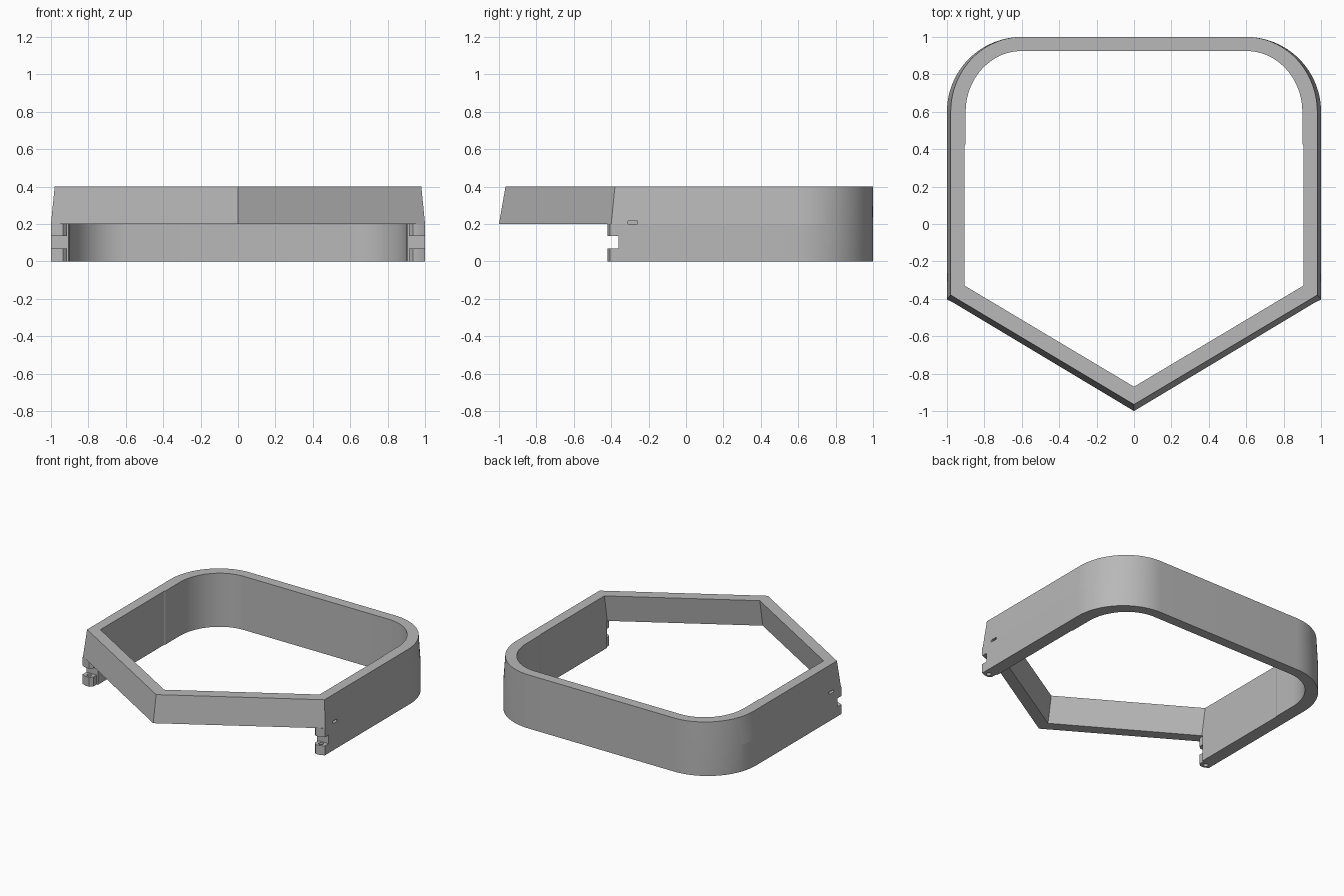
import bpy, bmesh, math

cube = bpy.data.objects.get("Cube")
if cube:
    bpy.data.objects.remove(cube, do_unlink=True)

grey = bpy.data.materials.new("plain grey")
grey.use_nodes = True
grey.diffuse_color = (0.48, 0.48, 0.48, 1)
grey.node_tree.nodes["Principled BSDF"].inputs["Base Color"].default_value = (0.48, 0.48, 0.48, 1)

LOW, MID, TOP = 0.0, 0.2, 0.4
ARC = 24


def finish(name, bm):
    bmesh.ops.recalc_face_normals(bm, faces=bm.faces)
    mesh = bpy.data.meshes.new(name)
    bm.to_mesh(mesh)
    bm.free()
    obj = bpy.data.objects.new(name, mesh)
    bpy.context.collection.objects.link(obj)
    mesh.materials.append(grey)
    return obj


def select_only(obj):
    bpy.ops.object.select_all(action='DESELECT')
    obj.select_set(True)
    bpy.context.view_layer.objects.active = obj


def cut(obj, cutter):
    mod = obj.modifiers.new("cut", 'BOOLEAN')
    mod.operation = 'DIFFERENCE'
    mod.solver = 'EXACT'
    mod.object = cutter
    select_only(obj)
    bpy.ops.object.modifier_apply(modifier=mod.name)
    bpy.data.objects.remove(cutter, do_unlink=True)


def outline(x, back, rear_x, corner_y, start_y, tip_y):
    """Half outline from the front corner round to the back, mirrored, then the tip."""
    half = [(x, corner_y), (x, start_y), (x, 0.42), (rear_x, 0.43)]
    for i in range(ARC + 1):
        a = math.pi / 2 * i / ARC
        half.append((0.6 + (rear_x - 0.6) * math.cos(a), 0.6 + (back - 0.6) * math.sin(a)))
    return half + [(-px, py) for px, py in reversed(half)] + [(0, tip_y)]


# Frame: upper closed band and lower band that is open at the front
bm = bmesh.new()


def ring(points, z):
    return [bm.verts.new((x, y, z)) for x, y in points]


outer_mid = outline(1.0, 1.0, 1.0, -0.40, -0.36, -1.0)
inner_mid = outline(0.905, 0.925, 0.90, -0.365, -0.36, -0.905)
out_top = ring(outline(0.98, 1.0, 0.98, -0.38, -0.34, -0.965), TOP)
in_top = ring(outline(0.905, 0.925, 0.90, -0.33, -0.32, -0.87), TOP)
out_mid, in_mid = ring(outer_mid, MID), ring(inner_mid, MID)
count = len(outer_mid)
first, last = 1, count - 3
out_low, in_low = ring(outer_mid, LOW), ring(inner_mid, LOW)


def strip(a, b, i):
    j = (i + 1) % count
    bm.faces.new((a[i], a[j], b[j], b[i]))


for i in range(count):
    strip(out_top, out_mid, i)
    strip(in_top, in_mid, i)
    strip(out_top, in_top, i)
    if first <= i < last:
        strip(out_mid, out_low, i)
        strip(in_mid, in_low, i)
        strip(out_low, in_low, i)
    else:
        strip(out_mid, in_mid, i)
for i in (first, last):
    bm.faces.new((out_mid[i], out_low[i], in_low[i], in_mid[i]))
bmesh.ops.delete(bm, geom=[v for v in bm.verts if not v.link_faces], context='VERTS')
frame = finish("frame", bm)

# Small slot in each side wall
for side in (1, -1):
    bm = bmesh.new()
    bmesh.ops.create_cube(bm, size=1)
    for v in bm.verts:
        v.co = (side + v.co.x * 0.08, -0.285 + v.co.y * 0.054, 0.208 + v.co.z * 0.017)
    ends = [e for e in bm.edges if abs(e.verts[0].co.x - e.verts[1].co.x) > 0.05]
    bmesh.ops.bevel(bm, geom=ends, offset=0.007, segments=4, profile=0.5, affect='EDGES')
    cut(frame, finish("slot_cutter", bm))

# Hinge lugs: a pair at each open end, with a gap between and a pin hole
LUG = [(1.0, -0.36), (1.0, -0.405), (0.965, -0.42), (0.935, -0.42), (0.915, -0.40), (0.915, -0.36)]
lugs = []
for side, label in ((1, "left"), (-1, "right")):
    for level, z0, z1 in (("lower", LOW, 0.07), ("upper", 0.135, MID)):
        bm = bmesh.new()
        base = bm.faces.new([bm.verts.new((side * x, y, z0)) for x, y in LUG])
        up = bmesh.ops.extrude_face_region(bm, geom=[base])["geom"]
        bmesh.ops.translate(bm, vec=(0, 0, z1 - z0),
                            verts=[v for v in up if isinstance(v, bmesh.types.BMVert)])
        lug = finish(f"{label}_{level}_hinge_lug", bm)
        bm = bmesh.new()
        bmesh.ops.create_cone(bm, cap_ends=True, segments=20, radius1=0.017, radius2=0.017, depth=0.3)
        bmesh.ops.translate(bm, verts=bm.verts, vec=(side * 0.957, -0.388, 0.1))
        cut(lug, finish("hole_cutter", bm))
        lugs.append(lug)

for obj, angle in [(frame, 5)] + [(lug, 25) for lug in lugs]:
    select_only(obj)
    bpy.ops.object.shade_smooth_by_angle(angle=math.radians(angle))
